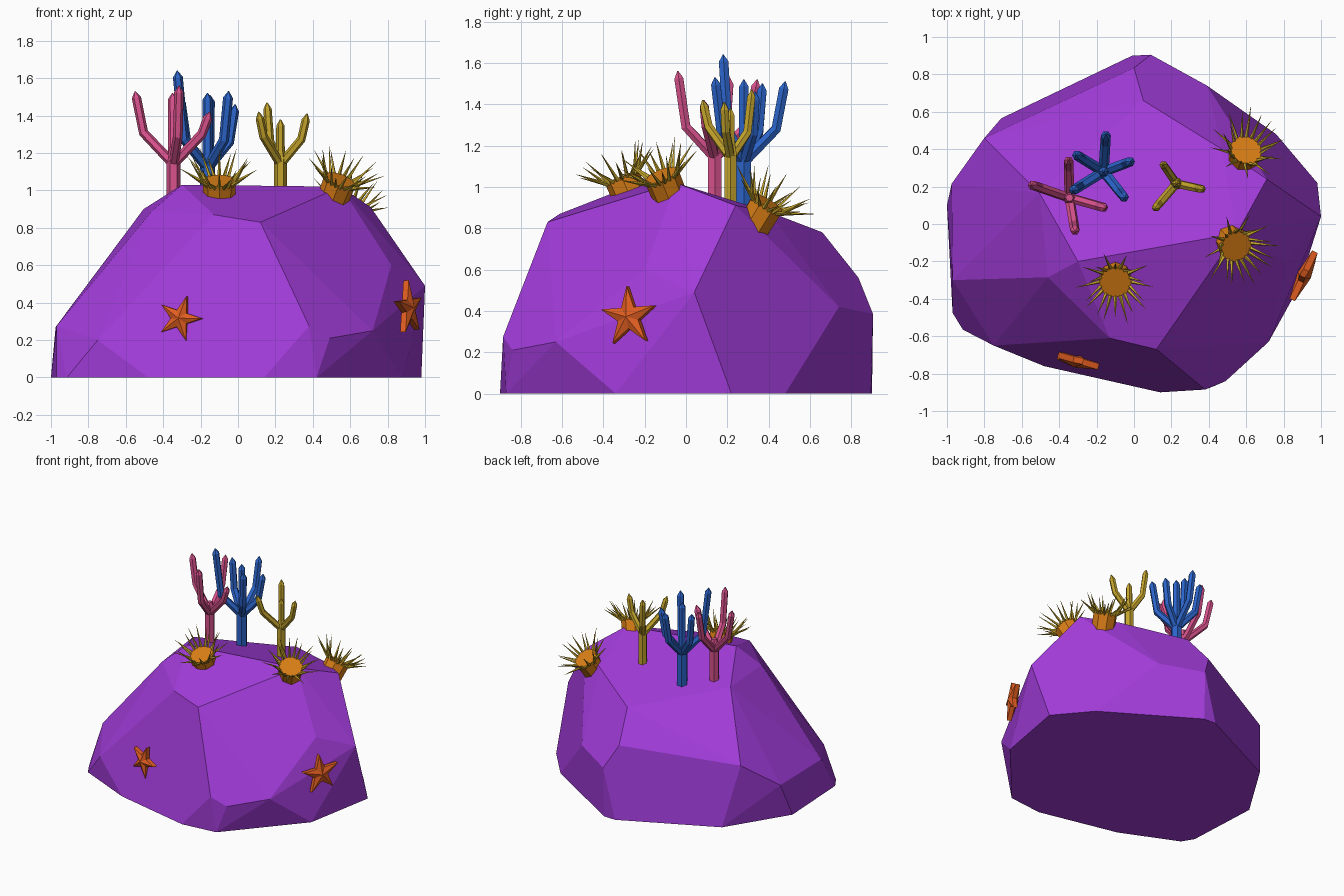
import bpy, bmesh, math, random
from mathutils import Vector, Matrix

if "Cube" in bpy.data.objects:
    bpy.data.objects.remove(bpy.data.objects["Cube"])

random.seed(4)


def material(name, rgb):
    m = bpy.data.materials.new(name)
    m.diffuse_color = (*rgb, 1)
    m.use_nodes = True
    m.node_tree.nodes["Principled BSDF"].inputs["Base Color"].default_value = m.diffuse_color
    return m


PURPLE = material("purple rock", (0.36, 0.045, 0.70))
PINK = material("pink coral", (0.70, 0.085, 0.27))
BLUE = material("blue coral", (0.025, 0.13, 0.60))
YELLOW = material("mustard yellow", (0.55, 0.37, 0.025))
AMBER = material("amber pot", (0.70, 0.21, 0.008))
ORANGE = material("orange starfish", (0.75, 0.11, 0.015))


def finish(bm, name, *mats):
    bmesh.ops.recalc_face_normals(bm, faces=bm.faces)
    me = bpy.data.meshes.new(name)
    bm.to_mesh(me)
    bm.free()
    for m in mats:
        me.materials.append(m)
    ob = bpy.data.objects.new(name, me)
    bpy.context.collection.objects.link(ob)
    return ob


# Rock: faceted convex boulder
rock_points = [
    # foot outline
    (-1.0, .10, 0), (-.97, -.475, 0), (-.915, -.565, 0), (-.48, -.76, 0),
    (.14, -.90, 0), (.42, -.87, 0), (.88, -.34, 0), (.98, .22, 0),
    (.76, .48, 0), (.09, .895, 0), (-.01, .90, 0), (-.71, .565, 0),
    # lower shoulder
    (-.97, -.30, .275), (-.975, .215, .27), (-.75, -.65, .20), (.38, -.885, .275),
    (.49, -.84, .21), (.72, -.63, .25), (1.0, .04, .49), (.39, .74, .42),
    (.09, .905, .385), (0, .835, .56), (-.80, .46, .47), (-.66, -.41, .465),
    # crown
    (.82, -.20, .60), (-.13, -.61, .87), (.12, -.67, .83), (-.46, -.285, .89),
    (-.505, .165, .90), (-.30, -.20, 1.03), (.55, -.05, 1.02), (.71, .24, .91),
    (.47, .40, .88), (.05, .66, .78),
]
bm = bmesh.new()
for p in rock_points:
    bm.verts.new(p)
hull = bmesh.ops.convex_hull(bm, input=bm.verts)
bmesh.ops.delete(bm, geom=[v for v in bm.verts if not v.link_faces], context='VERTS')
bmesh.ops.dissolve_limit(bm, angle_limit=math.radians(4), verts=bm.verts, edges=bm.edges)
finish(bm, "rock", PURPLE)


def tube(bm, path, radii, sides=6):
    """Sweep a polygon along a path, capped at both ends."""
    pts = [Vector(p) for p in path]
    rings = []
    for i, p in enumerate(pts):
        t = (pts[min(i + 1, len(pts) - 1)] - pts[max(i - 1, 0)]).normalized()
        side = Vector((0, 1, 0)).cross(t).normalized()
        other = t.cross(side)
        rings.append([bm.verts.new(p + radii[i] * (math.cos(a) * side + math.sin(a) * other))
                      for a in (2 * math.pi * k / sides for k in range(sides))])
    for a, b in zip(rings, rings[1:]):
        for k in range(sides):
            bm.faces.new((a[k], a[(k + 1) % sides], b[(k + 1) % sides], b[k]))
    bm.faces.new(rings[0])
    bm.faces.new(rings[-1])


def coral(name, mat, base, fork, tips, r):
    """Trunk splitting into branches that lean out, then turn upward."""
    bm = bmesh.new()
    c = Vector((base[0], base[1], fork))
    tube(bm, [base, c, c + Vector((0, 0, .07))], [r, r, r * .55])
    for tip in tips:
        tip = Vector(tip)
        out = Vector((tip.x - c.x, tip.y - c.y, 0))
        elbow = c + out * .78
        elbow.z = fork + .04 + out.length * .5
        neck = tip + (elbow - tip).normalized() * .035
        tube(bm, [c - Vector((0, 0, .02)), elbow, neck, tip],
             [r * .7, r * .68, r * .66, .003])
    finish(bm, name, mat)


coral("pink_coral", PINK, (-.345, .14, .85), 1.16,
      [(-.55, .21, 1.53), (-.35, .345, 1.52), (-.315, -.04, 1.56), (-.15, .085, 1.42)], .038)
coral("blue_coral", BLUE, (-.163, .28, .80), 1.14,
      [(-.15, .48, 1.51), (-.015, .335, 1.46), (-.05, .14, 1.53),
       (-.325, .18, 1.64), (-.31, .37, 1.50), (-.163, .28, 1.52)], .040)
coral("yellow_coral", YELLOW, (.227, .216, .85), 1.16,
      [(.155, .32, 1.47), (.37, .185, 1.41), (.11, .08, 1.42), (.227, .216, 1.38)], .034)


def anemone(name, base, normal):
    """Octagonal pot with a ring of thin spines around its rim."""
    rot = Vector(normal).to_track_quat('Z', 'Y').to_matrix().to_4x4()
    place = Matrix.Translation(base) @ rot
    h, r = .11, .088
    bm = bmesh.new()
    bmesh.ops.create_cone(bm, cap_ends=True, segments=8, radius1=r * .95, radius2=r, depth=h + .05,
                          matrix=place @ Matrix.Translation((0, 0, (h - .05) / 2)))
    finish(bm, name + "_pot", AMBER)
    bm = bmesh.new()
    count = 20
    for i in range(count):
        a = 2 * math.pi * i / count
        lift = math.radians((34, 58)[i % 2] + random.uniform(-5, 5))
        length = random.uniform(.14, .175)
        d = Vector((math.cos(a) * math.cos(lift), math.sin(a) * math.cos(lift), math.sin(lift)))
        start = Vector((math.cos(a) * r * .9, math.sin(a) * r * .9, h - .012))
        aim = d.to_track_quat('Z', 'Y').to_matrix().to_4x4()
        bmesh.ops.create_cone(bm, cap_ends=True, segments=4, radius1=.011, radius2=.0005,
                              depth=length, matrix=place @ Matrix.Translation(start + d * length / 2) @ aim)
    finish(bm, name + "_spines", YELLOW)


anemone("front_anemone", (-.10, -.27, .95), (0, -.38, .92))
anemone("right_anemone", (.51, -.08, .96), (.33, -.36, .87))
anemone("back_anemone", (.575, .34, .83), (.22, .50, .83))


def starfish(name, centre, normal, radius, turn):
    """Five-armed star with a ridged, raised middle on both sides."""
    n = Vector(normal).normalized()
    right = Vector((0, 0, 1)).cross(n).normalized()
    up = n.cross(right)
    c = Vector(centre)
    bm = bmesh.new()
    rims = []
    for s in (1, -1):
        ring = []
        for k in range(10):
            a = math.radians(turn + 36 * k)
            rr = radius if k % 2 == 0 else radius * .38
            ring.append(bm.verts.new(c + rr * (math.cos(a) * right + math.sin(a) * up) + n * s * .016))
        hub = bm.verts.new(c + n * s * .038)
        for k in range(10):
            bm.faces.new((ring[k], ring[(k + 1) % 10], hub))
        rims.append(ring)
    a, b = rims
    for k in range(10):
        bm.faces.new((a[k], a[(k + 1) % 10], b[(k + 1) % 10], b[k]))
    finish(bm, name, ORANGE)


starfish("front_starfish", (-.31, -.73, .315), (-.26, -.96, 0.05), .125, 72)
starfish("side_starfish", (.91, -.275, .37), (.90, -.43, 0.05), .15, 94)
